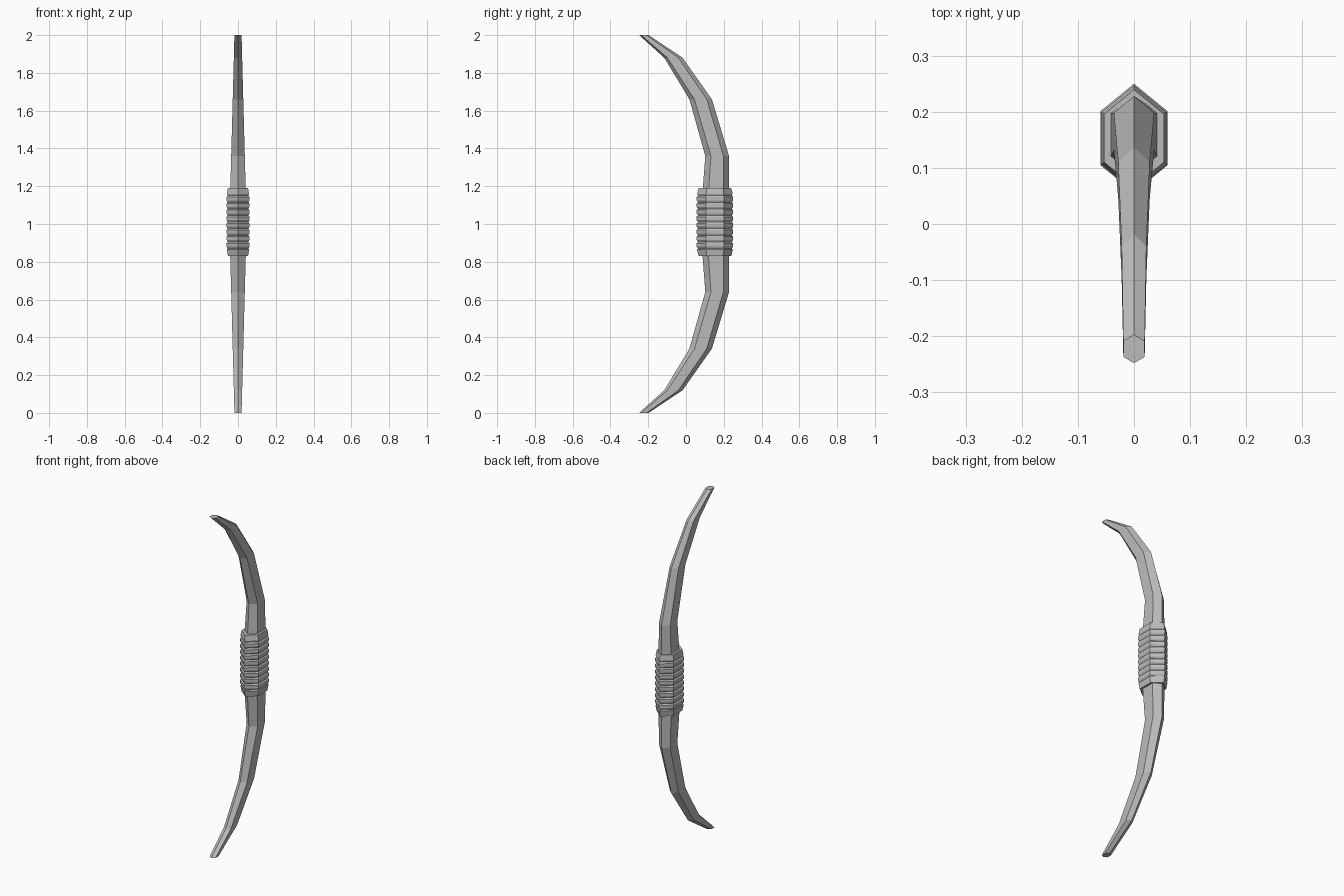
import bpy, bmesh

cube = bpy.data.objects.get("Cube")
if cube:
    bpy.data.objects.remove(cube, do_unlink=True)

grey = bpy.data.materials.new("plain grey")
grey.use_nodes = True
colour = (0.5, 0.5, 0.5, 1)
grey.diffuse_color = colour
grey.node_tree.nodes["Principled BSDF"].inputs["Base Color"].default_value = colour


def hexagon(z, half, front, back, side_front, side_back):
    """Hexagon ring with its points on the front and the back."""
    return [(0, front, z), (half, side_front, z), (half, side_back, z),
            (0, back, z), (-half, side_back, z), (-half, side_front, z)]


def loft(name, rings):
    """Skin a stack of rings and cap both ends."""
    bm = bmesh.new()
    loops = [[bm.verts.new(p) for p in ring] for ring in rings]
    for low, high in zip(loops, loops[1:]):
        for i in range(len(low)):
            j = (i + 1) % len(low)
            bm.faces.new((low[i], low[j], high[j], high[i]))
    bm.faces.new(loops[0][::-1])
    bm.faces.new(loops[-1])
    bmesh.ops.recalc_face_normals(bm, faces=bm.faces)
    mesh = bpy.data.meshes.new(name)
    bm.to_mesh(mesh)
    bm.free()
    mesh.materials.append(grey)
    obj = bpy.data.objects.new(name, mesh)
    bpy.context.collection.objects.link(obj)
    return obj


# Limbs: height above the middle, half width, front, back, side front, side back
stations = [
    (0.00, 0.046, 0.075, 0.228, 0.108, 0.198),
    (0.36, 0.036, 0.102, 0.228, 0.132, 0.198),
    (0.66, 0.028, 0.018, 0.137, 0.045, 0.110),
    (0.88, 0.022, -0.115, -0.018, -0.098, -0.040),
    (1.00, 0.019, -0.248, -0.197, -0.237, -0.209),
]
for name, sign in (("upper_limb", 1), ("lower_limb", -1)):
    loft(name, [hexagon(1 + sign * h, *rest) for h, *rest in stations])

# Grip: ribbed wrap with narrower end rims
bottom, top, ribs = 0.83, 1.19, 8
levels = [(bottom, 0.89), (bottom + 0.035, 0.98)]
step = (top - bottom - 0.08) / ribs
for i in range(ribs):
    z = bottom + 0.04 + i * step
    levels += [(z, 0.92), (z + step * 0.3, 1.0), (z + step * 0.8, 1.0)]
levels += [(top - 0.04, 0.92), (top - 0.03, 0.97), (top, 0.89)]
mid = 0.153
loft("grip", [hexagon(z, 0.06 * s, mid - 0.097 * s, mid + 0.097 * s,
                      mid - 0.048 * s, mid + 0.048 * s) for z, s in levels])
